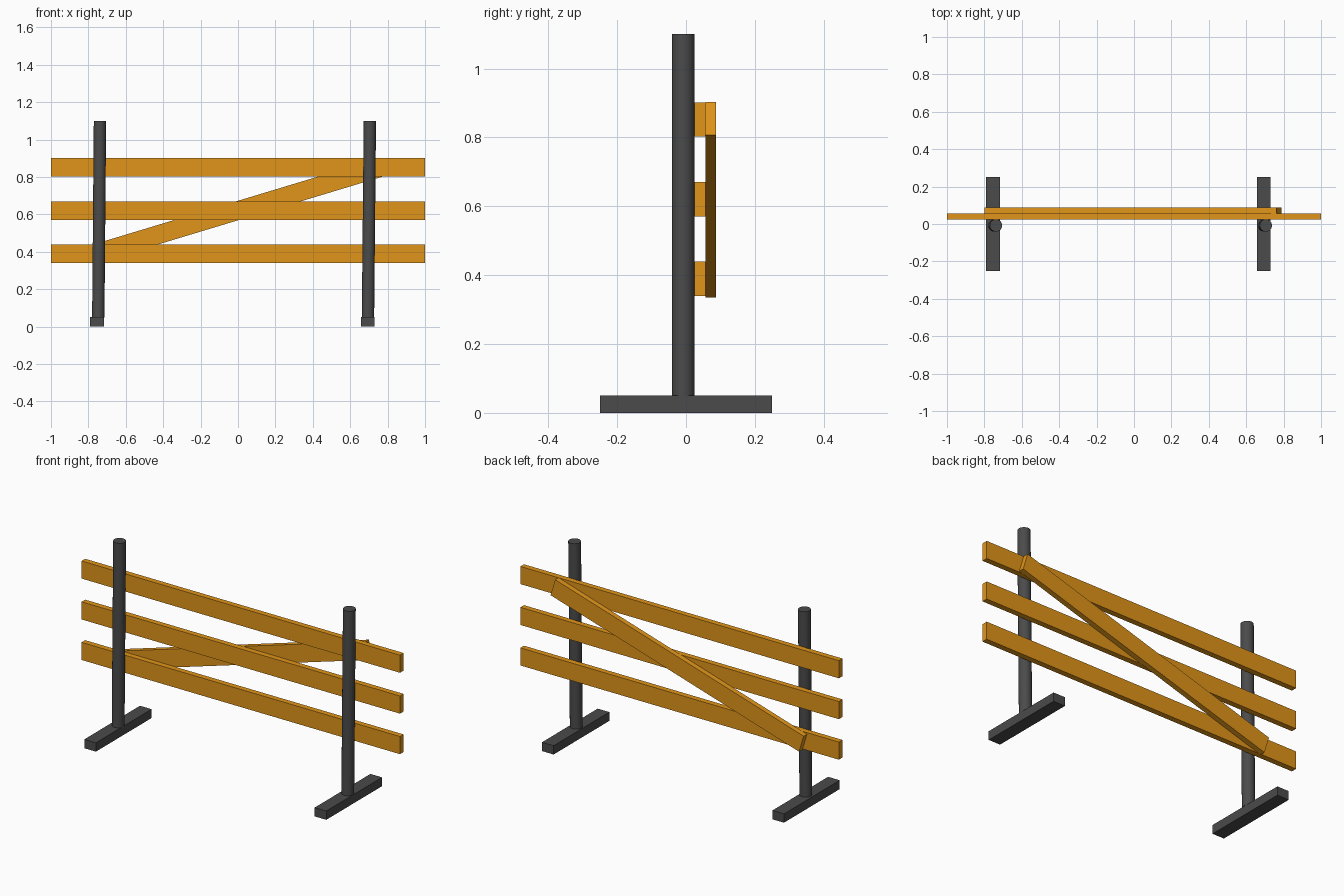
import bpy
from math import radians, atan2

if "Cube" in bpy.data.objects:
    bpy.data.objects.remove(bpy.data.objects["Cube"])


def make_material(name, color):
    mat = bpy.data.materials.new(name)
    mat.diffuse_color = (*color, 1)
    mat.use_nodes = True
    mat.node_tree.nodes["Principled BSDF"].inputs["Base Color"].default_value = mat.diffuse_color
    return mat


WOOD = make_material("orange_wood", (0.75, 0.30, 0.01))
DARK = make_material("dark_metal", (0.07, 0.07, 0.07))


def box(name, center, size, mat, tilt=0.0):
    bpy.ops.mesh.primitive_cube_add(size=1, location=center)
    ob = bpy.context.object
    ob.name = name
    ob.scale = size
    ob.rotation_euler.y = tilt
    ob.data.materials.append(mat)
    return ob


# Uprights: a floor foot and a slightly leaning round post on each side
for side, foot_x, low_x, top_x in (("left", -0.754, -0.747, -0.738),
                                   ("right", 0.693, 0.695, 0.705)):
    box(f"{side}_foot", (foot_x, 0, 0.025), (0.073, 0.5, 0.05), DARK)
    bpy.ops.mesh.primitive_cylinder_add(
        vertices=32, radius=0.033, depth=1.05,
        location=((low_x + top_x) / 2, -0.008, 0.575),
        rotation=(0, atan2(top_x - low_x, 1.05), 0))
    post = bpy.context.object
    post.name = f"{side}_post"
    post.data.materials.append(DARK)
    bpy.ops.object.shade_smooth_by_angle(angle=radians(40))

# Three horizontal planks
for name, z in (("lower", 0.39), ("middle", 0.62), ("upper", 0.852)):
    box(f"{name}_plank", (0, 0.041, z), (2, 0.032, 0.1), WOOD)

# Diagonal brace behind the planks
box("diagonal_brace", (-0.005, 0.072, 0.619), (1.63, 0.03, 0.1), WOOD, radians(-16.8))
